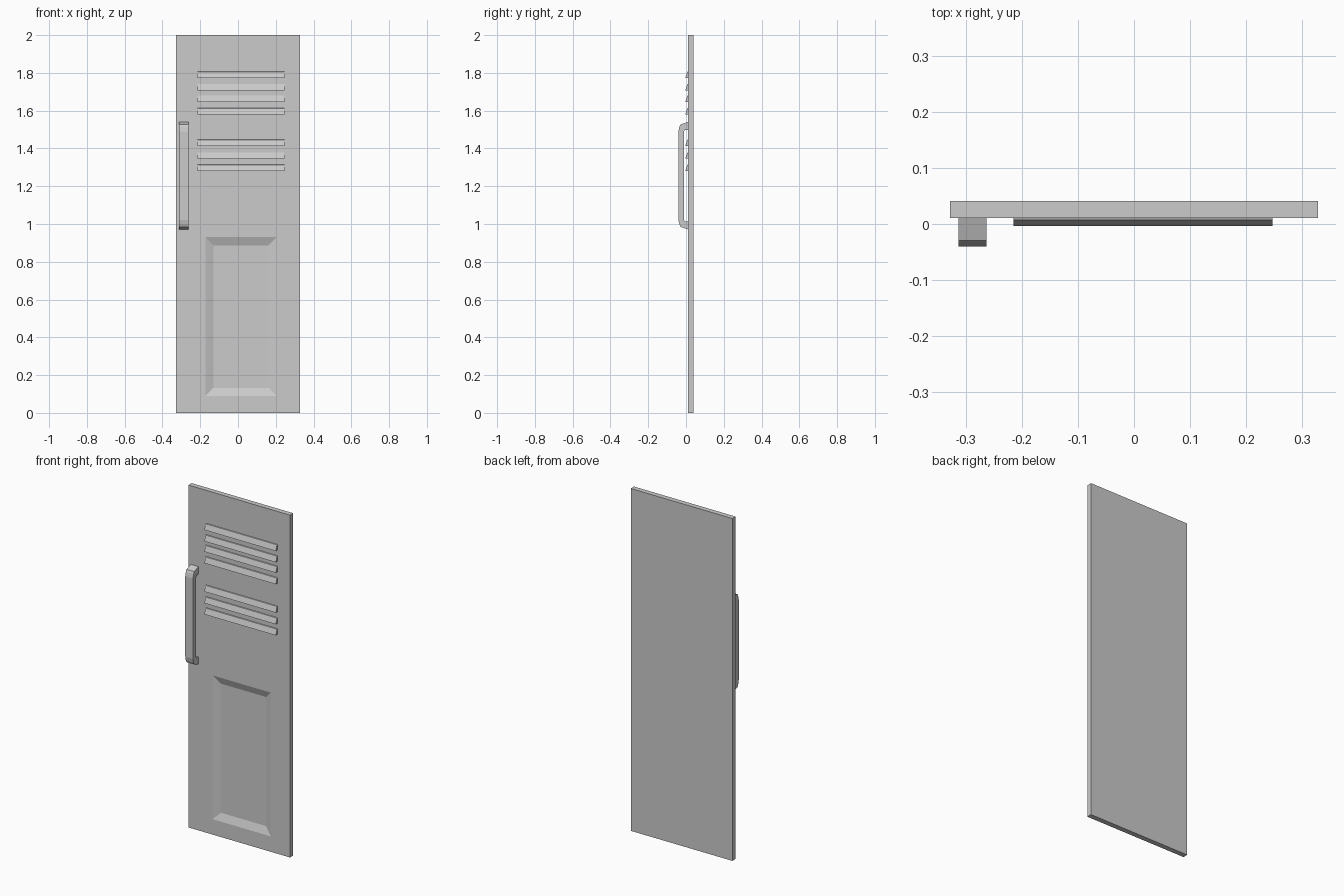
import bpy, bmesh

if "Cube" in bpy.data.objects:
    bpy.data.objects.remove(bpy.data.objects["Cube"])

FRONT, BACK = 0.011, 0.041


def make_object(name, bm):
    bmesh.ops.recalc_face_normals(bm, faces=bm.faces)
    mesh = bpy.data.meshes.new(name)
    bm.to_mesh(mesh)
    bm.free()
    ob = bpy.data.objects.new(name, mesh)
    bpy.context.collection.objects.link(ob)
    return ob


def extrude_x(name, profile, x0, x1):
    """Extrude a (y, z) profile from x0 to x1."""
    bm = bmesh.new()
    face = bm.faces.new([bm.verts.new((x0, y, z)) for y, z in profile])
    ext = bmesh.ops.extrude_face_region(bm, geom=[face])
    moved = [v for v in ext["geom"] if isinstance(v, bmesh.types.BMVert)]
    bmesh.ops.translate(bm, verts=moved, vec=(x1 - x0, 0, 0))
    return make_object(name, bm)


def rect(bm, x0, x1, z0, z1, y):
    return [bm.verts.new((x, y, z)) for x, z in ((x0, z0), (x1, z0), (x1, z1), (x0, z1))]


def bridge(bm, a, b):
    for i in range(4):
        j = (i + 1) % 4
        bm.faces.new((a[i], a[j], b[j], b[i]))


# Door slab with a sunken, bevelled lower panel
bm = bmesh.new()
loops = [
    rect(bm, -0.328, 0.328, 0, 2, BACK),
    rect(bm, -0.328, 0.328, 0, 2, FRONT),
    rect(bm, -0.172, 0.205, 0.09, 0.93, FRONT),
    rect(bm, -0.129, 0.162, 0.133, 0.887, FRONT + 0.016),
]
for a, b in zip(loops, loops[1:]):
    bridge(bm, a, b)
bm.faces.new(loops[0])
bm.faces.new(loops[-1])
make_object("door", bm)

# Louvre slats: four above, three below
for i, z in enumerate((1.774, 1.708, 1.647, 1.58, 1.414, 1.346, 1.281)):
    profile = [(FRONT + 0.001, z), (-0.004, z), (0.007, z + 0.032), (FRONT + 0.001, z + 0.034)]
    extrude_x(f"louvre_slat_{i + 1}", profile, -0.215, 0.247)

# Pull handle: half profile mirrored about its mid height
mid = 1.256
outer = [(FRONT, 0.285), (-0.029, 0.271), (-0.035, 0.258), (-0.04, 0.235)]
inner = [(-0.01, 0.235), (-0.006, 0.242), (FRONT, 0.242)]
profile = [(y, mid + h) for y, h in outer]
profile += [(y, mid - h) for y, h in reversed(outer)]
profile += [(y, mid - h) for y, h in reversed(inner)]
profile += [(y, mid + h) for y, h in inner]
extrude_x("pull_handle", profile, -0.313, -0.263)
